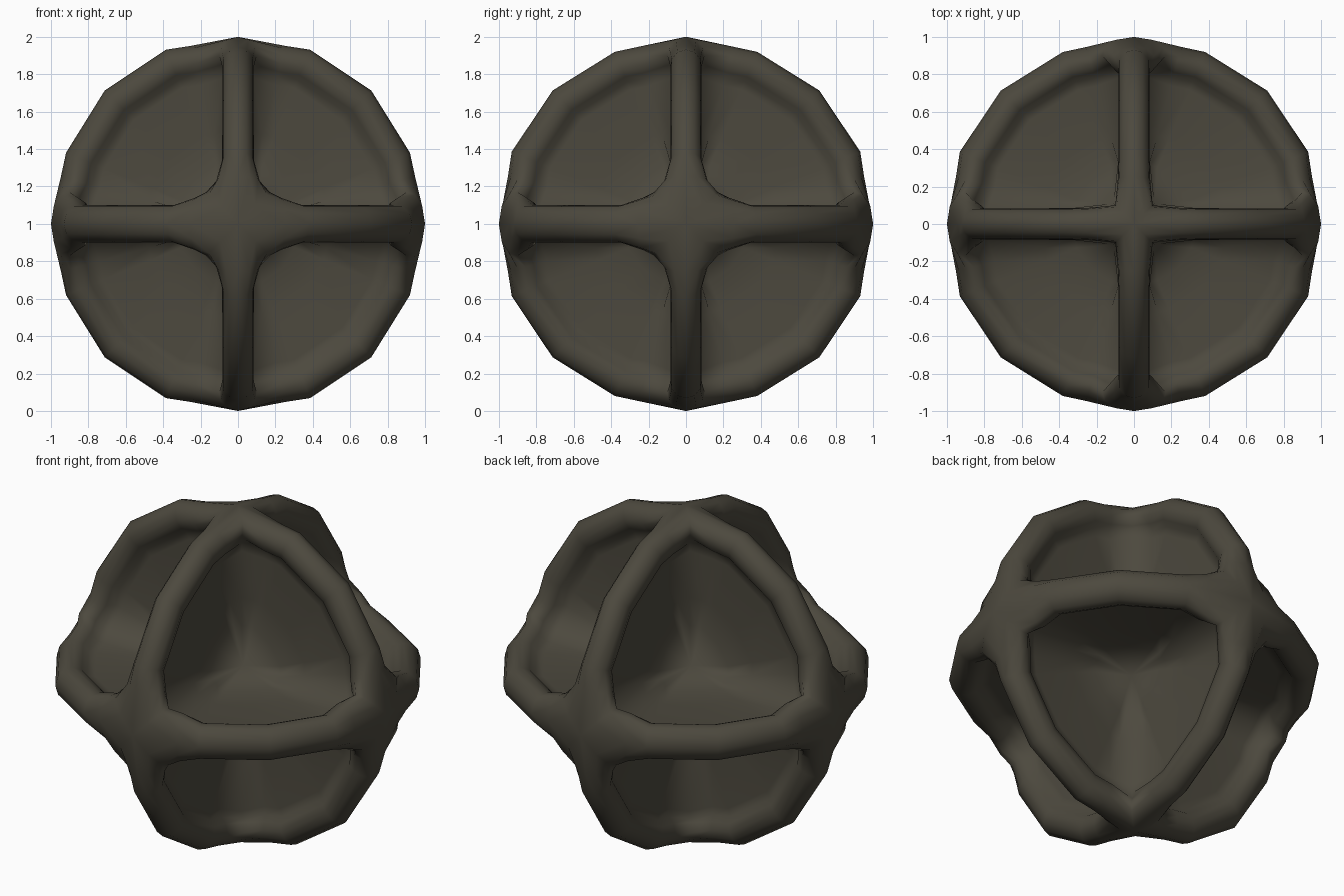
import bpy
import bmesh
from math import sin, cos, radians
from mathutils import Vector

cube = bpy.data.objects.get("Cube")
if cube:
    bpy.data.objects.remove(cube, do_unlink=True)

# Single dark olive material
olive = bpy.data.materials.new("dark_olive")
olive.use_nodes = True
COLOUR = (0.073, 0.066, 0.048, 1)
olive.diffuse_color = COLOUR
olive.node_tree.nodes["Principled BSDF"].inputs["Base Color"].default_value = COLOUR

AXES = [Vector((1, 0, 0)), Vector((0, 1, 0)), Vector((0, 0, 1))]
CORNER = [0.17, 0.17, 0.1]        # joint fillet size on each axis
FLARE = [1.4, 1.4, 1.05]          # widening of the bars beside each joint
BAR = [0.083, 0.083, 0.1]         # half width of the ring lying across each axis
# (radius, share of the bar width, share of the joint fillet, web fillet)
SECTION = [(1.0, 0, 0, 0), (0.985, 0.55, 0.55, 0), (0.945, 0.92, 0.92, 0),
           (0.9, 1.0, 1.0, 0), (0.855, 0.8, 0.75, 0), (0.825, 0.4, 0.2, 0.06),
           (0.78, 0.36, 0, 0.085), (0.5, 0.36, 0, 0.085), (0.33, 0.36, 0, 0.085)]
# facet adjustment of the ring radius at each angle along an arc
ARC = {15: 0.985, 22.5: 1.008, 45: 1.008, 67.5: 0.995, 75: 0.98}


def octant_loop(radius, bar_share, corner_share, web_fillet):
    """Closed loop of points following the three arcs of one octant."""
    points = []
    for a in range(3):
        b, c = (a + 1) % 3, (a + 2) % 3
        fillet = CORNER[a] * corner_share + web_fillet
        points.append(AXES[a] * radius + (AXES[b] + AXES[c]) * fillet)
        for angle, facet in ARC.items():
            t = radians(angle)
            flare = {15: FLARE[a], 75: FLARE[b]}.get(angle, 1)
            arc = AXES[a] * cos(t) + AXES[b] * sin(t)
            points.append(arc * radius * facet + AXES[c] * BAR[c] * bar_share * flare)
    return points


# One octant: half rings lofted down into the three crossing webs
bm = bmesh.new()
loops = [[bm.verts.new(p) for p in octant_loop(*s)] for s in SECTION]
count = len(loops[0])
for outer, inner in zip(loops, loops[1:]):
    for i in range(count):
        j = (i + 1) % count
        bm.faces.new((outer[i], outer[j], inner[j], inner[i]))
centre = bm.verts.new((0.11, 0.11, 0.11))
for i in range(count):
    bm.faces.new((loops[-1][i], loops[-1][(i + 1) % count], centre))

mesh = bpy.data.meshes.new("ringed_frame")
bm.to_mesh(mesh)
bm.free()
mesh.materials.append(olive)
frame = bpy.data.objects.new("ringed_frame", mesh)
bpy.context.collection.objects.link(frame)
frame.location.z = 1

# Mirror to all eight octants
mirror = frame.modifiers.new("octants", 'MIRROR')
mirror.use_axis = (True, True, True)
mirror.merge_threshold = 0.001
for poly in mesh.polygons:
    poly.use_smooth = True
